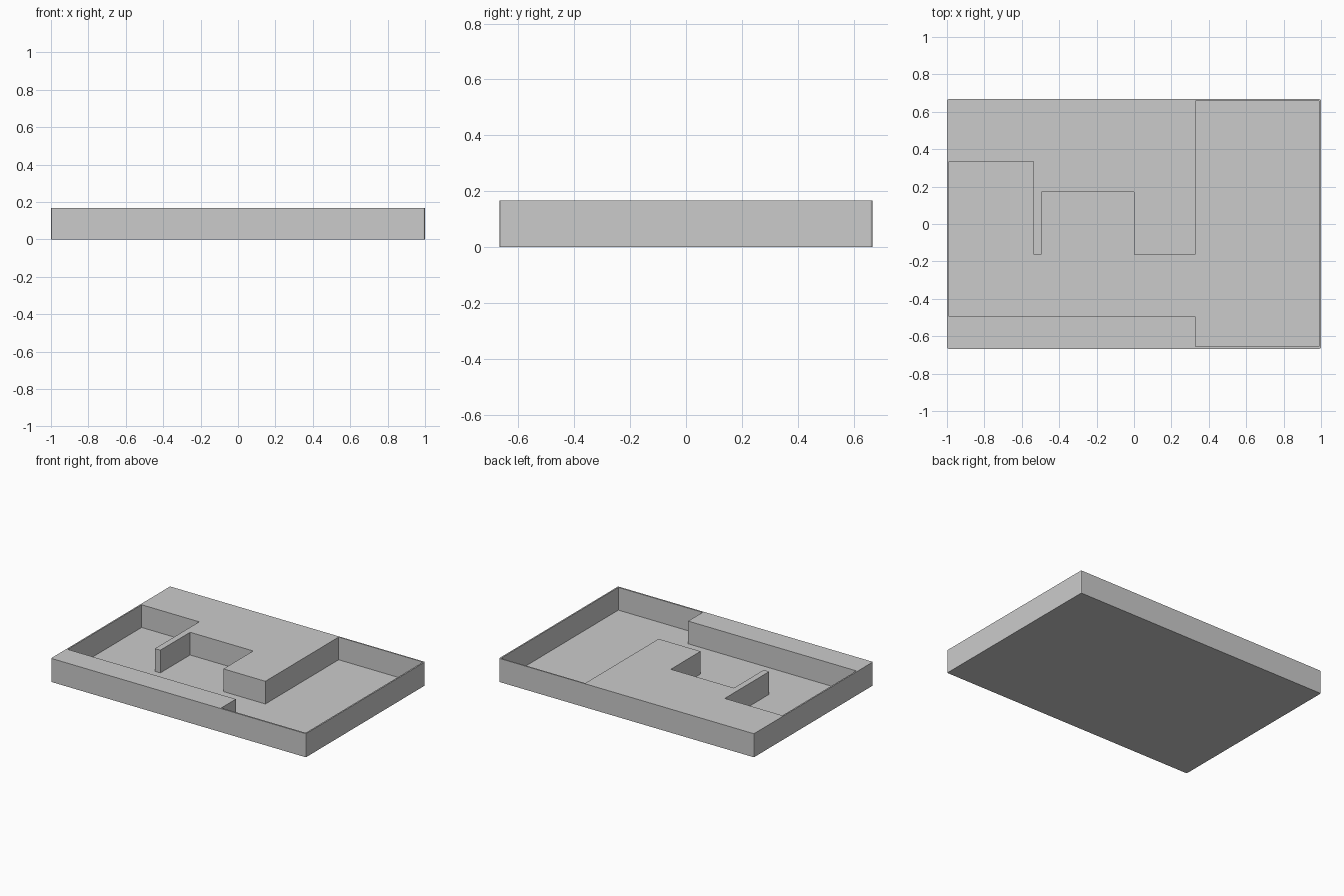
import bpy
import bmesh

if "Cube" in bpy.data.objects:
    bpy.data.objects.remove(bpy.data.objects["Cube"])

HX, HY, HEIGHT, FLOOR = 1.0, 0.667, 0.167, 0.006
CH = 0.007  # small eased vertical corners
K = CH * 0.29

# outer outline, counter-clockwise, with two-segment rounded corners
corner = [(HX, HY - CH), (HX - K, HY - K), (HX - CH, HY)]
outer = []
for sx, sy in ((1, 1), (-1, 1), (-1, -1), (1, -1)):
    pts = [(sx * x, sy * y) for x, y in corner]
    outer += pts if sx * sy > 0 else pts[::-1]

# outline of the recessed pocket
pocket = [(-0.99, 0.334), (-0.538, 0.334), (-0.538, -0.163), (-0.495, -0.163),
          (-0.495, 0.17), (0, 0.17), (0, -0.163), (0.329, -0.163),
          (0.329, 0.658), (0.99, 0.658), (0.99, -0.656), (0.329, -0.656),
          (0.329, -0.494), (-0.99, -0.494)]

bm = bmesh.new()


def ring(points, z):
    return [bm.verts.new((x, y, z)) for x, y in points]


def walls(low, high):
    n = len(low)
    for i in range(n):
        j = (i + 1) % n
        bm.faces.new((low[i], low[j], high[j], high[i]))


def loop_edges(verts):
    return [bm.edges.get((verts[i - 1], verts[i])) for i in range(len(verts))]


# outer shell and underside
base, rim = ring(outer, 0), ring(outer, HEIGHT)
bm.faces.new(base)
walls(base, rim)

# pocket floor and pocket walls
floor, lip = ring(pocket, FLOOR), ring(pocket, HEIGHT)
bm.faces.new(floor)
walls(floor, lip)

# top surface around the pocket
bmesh.ops.triangle_fill(bm, use_beauty=True, edges=loop_edges(rim) + loop_edges(lip),
                        normal=(0, 0, 1))
bmesh.ops.recalc_face_normals(bm, faces=bm.faces)
bmesh.ops.dissolve_limit(bm, angle_limit=0.01, verts=bm.verts, edges=bm.edges)

mesh = bpy.data.meshes.new("recessed_tray")
bm.to_mesh(mesh)
bm.free()
tray = bpy.data.objects.new("recessed_tray", mesh)
bpy.context.collection.objects.link(tray)
